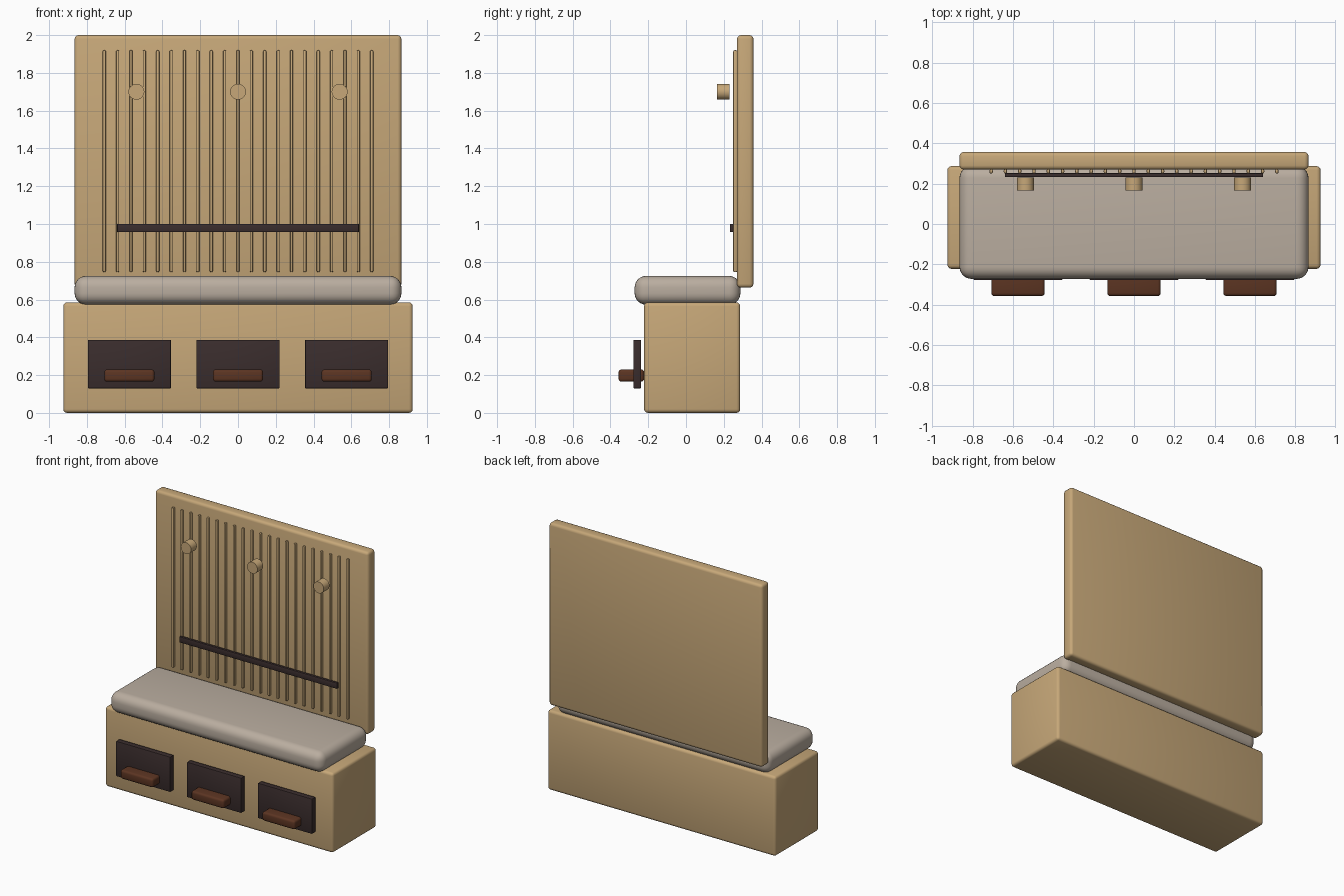
import bpy, math

cube = bpy.data.objects.get("Cube")
if cube:
    bpy.data.objects.remove(cube, do_unlink=True)


def make_material(name, colour):
    mat = bpy.data.materials.new(name)
    mat.use_nodes = True
    mat.diffuse_color = (*colour, 1)
    node = next(n for n in mat.node_tree.nodes if n.type == 'BSDF_PRINCIPLED')
    node.inputs["Base Color"].default_value = (*colour, 1)
    return mat


oak = make_material("light_oak", (0.57, 0.39, 0.19))
fabric = make_material("beige_fabric", (0.49, 0.42, 0.35))
dark = make_material("dark_wood", (0.042, 0.026, 0.026))
leather = make_material("brown_leather", (0.107, 0.035, 0.016))


def finish(obj, name, mat, bevel=0, segments=3):
    obj.name = name
    obj.data.materials.append(mat)
    if bevel:
        mod = obj.modifiers.new("soft_edges", 'BEVEL')
        mod.width = bevel
        mod.segments = segments
        bpy.ops.object.modifier_apply(modifier=mod.name)
    bpy.ops.object.shade_smooth_by_angle(angle=math.radians(35))


def box(name, mat, x, y, z, bevel=0, segments=3):
    """Box between (min, max) pairs, with rounded edges."""
    spans = (x, y, z)
    bpy.ops.mesh.primitive_cube_add(size=1, location=[(a + b) / 2 for a, b in spans])
    obj = bpy.context.object
    obj.scale = [b - a for a, b in spans]
    bpy.ops.object.transform_apply(location=False, rotation=False, scale=True)
    finish(obj, name, mat, bevel, segments)


def around(centre, width):
    return centre - width / 2, centre + width / 2


# Bench body, seat and back panel
box("bench_base", oak, (-0.925, 0.925), (-0.222, 0.287), (0, 0.585), 0.02)
box("seat_cushion", fabric, (-0.865, 0.865), (-0.272, 0.288), (0.573, 0.725), 0.06, 6)
box("back_panel", oak, (-0.865, 0.865), (0.27, 0.357), (0.663, 2.0), 0.02)

# Drawer fronts with pull handles
for i, x in enumerate((-0.575, 0, 0.575)):
    box(f"drawer_front_{i + 1}", dark, around(x, 0.44), (-0.278, -0.237), (0.13, 0.387), 0.004, 2)
    box(f"drawer_handle_{i + 1}", leather, around(x, 0.265), (-0.357, -0.222), (0.165, 0.23), 0.015)

# Vertical slats on the back panel
slats = 21
for i in range(slats):
    x = -0.708 + 1.416 * i / (slats - 1)
    box(f"slat_{i + 1}", oak, around(x, 0.017), (0.25, 0.272), (0.745, 1.92), 0.007, 2)

# Horizontal rail
box("rail", dark, (-0.64, 0.64), (0.233, 0.252), (0.957, 1.0), 0.003, 2)

# Coat pegs
for i, x in enumerate((-0.538, 0, 0.538)):
    bpy.ops.mesh.primitive_cylinder_add(vertices=32, radius=0.042, depth=0.066,
                                        location=(x, 0.198, 1.7), rotation=(math.pi / 2, 0, 0))
    finish(bpy.context.object, f"coat_peg_{i + 1}", oak)
